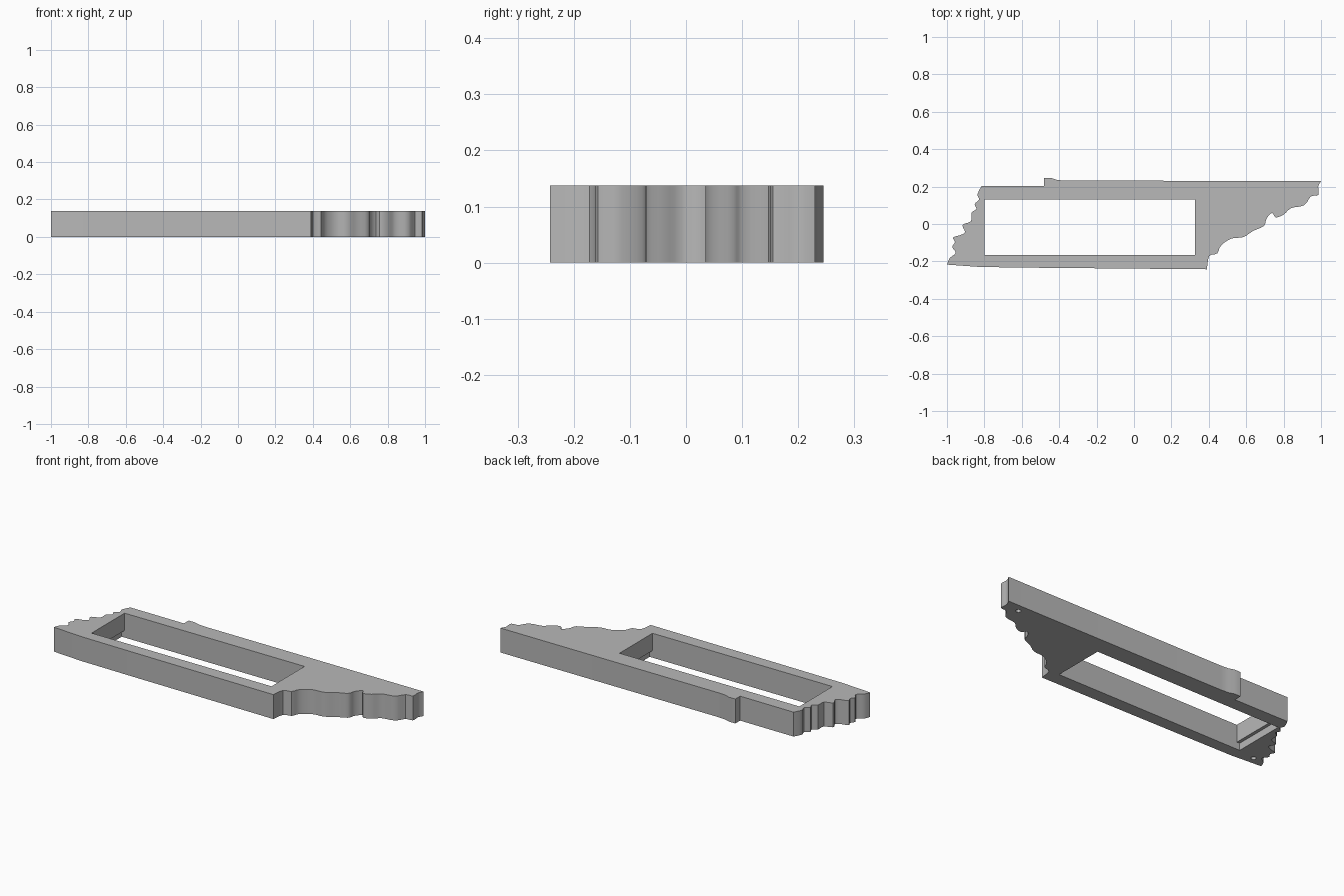
import bpy, bmesh
from mathutils import Vector

if "Cube" in bpy.data.objects:
    bpy.data.objects.remove(bpy.data.objects["Cube"])

HEIGHT = 0.138

grey = bpy.data.materials.new("plain grey")
grey.diffuse_color = (0.48, 0.48, 0.48, 1)
grey.use_nodes = True
grey.node_tree.nodes["Principled BSDF"].inputs["Base Color"].default_value = grey.diffuse_color

# Ragged broken edges, traced in plan
right_edge = [(0.39, -0.242), (0.402, -0.172), (0.445, -0.157), (0.465, -0.115),
              (0.52, -0.078), (0.585, -0.07), (0.635, -0.038), (0.695, -0.01),
              (0.708, 0.028), (0.738, 0.06), (0.757, 0.035), (0.80, 0.05),
              (0.84, 0.085), (0.91, 0.10), (0.945, 0.147), (0.985, 0.155),
              (0.985, 0.20), (1.0, 0.23)]
left_edge = [(-0.815, 0.204), (-0.837, 0.158), (-0.828, 0.13), (-0.852, 0.107),
             (-0.842, 0.08), (-0.868, 0.06), (-0.872, 0.015), (-0.917, -0.005),
             (-0.903, -0.043), (-0.93, -0.06), (-0.968, -0.072), (-0.957, -0.097),
             (-0.972, -0.123), (-0.953, -0.155), (-0.985, -0.182), (-1.0, -0.217)]
# Straight long sides, with the small step at the back
back_side = [(-0.36, 0.232), (-0.41, 0.235), (-0.44, 0.245), (-0.48, 0.245), (-0.48, 0.202)]
front_side = [(-0.82, -0.23), (-0.5, -0.234)]


def soften(points, steps=3):
    """Catmull-Rom curve through the points, keeping both ends."""
    p = [Vector(q) for q in points]
    p = [p[0]] + p + [p[-1]]
    out = []
    for i in range(1, len(p) - 2):
        a, b, c, d = p[i - 1:i + 3]
        for s in range(steps):
            t = s / steps
            out.append(0.5 * (2 * b + (c - a) * t + (2 * a - 5 * b + 4 * c - d) * t ** 2
                              + (3 * b - a - 3 * c + d) * t ** 3))
    return out + [p[-1]]


def to_object(name, bm):
    bmesh.ops.recalc_face_normals(bm, faces=bm.faces)
    mesh = bpy.data.meshes.new(name)
    bm.to_mesh(mesh)
    bm.free()
    mesh.materials.append(grey)
    ob = bpy.data.objects.new(name, mesh)
    bpy.context.collection.objects.link(ob)
    return ob


def box(name, x0, x1, y0, y1, z0, z1):
    bm = bmesh.new()
    bmesh.ops.create_cube(bm, size=1)
    for v in bm.verts:
        v.co = ((x0 + x1) / 2 + v.co.x * (x1 - x0),
                (y0 + y1) / 2 + v.co.y * (y1 - y0),
                (z0 + z1) / 2 + v.co.z * (z1 - z0))
    return to_object(name, bm)


def pin(name, x, y, radius, depth):
    bm = bmesh.new()
    bmesh.ops.create_cone(bm, cap_ends=True, segments=24, radius1=radius,
                          radius2=radius, depth=2 * depth)
    bmesh.ops.translate(bm, verts=bm.verts, vec=(x, y, 0))
    return to_object(name, bm)


# Plate: the plan outline pulled up to full height
outline = soften(right_edge) + back_side + soften(left_edge) + front_side
bm = bmesh.new()
base = bm.faces.new([bm.verts.new((q[0], q[1], 0)) for q in outline])
top = bmesh.ops.extrude_face_region(bm, geom=[base])
bmesh.ops.translate(bm, vec=(0, 0, HEIGHT),
                    verts=[g for g in top["geom"] if isinstance(g, bmesh.types.BMVert)])
plate = to_object("frame_plate", bm)

# Window opening, end rebates underneath, and blind screw holes
cutters = [box("window_cutter", -0.80, 0.325, -0.165, 0.13, -0.1, 0.3),
           box("rebate_cutter", -0.818, 0.343, -0.165, 0.13, -0.1, 0.04),
           pin("right_screw_cutter", 0.90, 0.186, 0.013, 0.08),
           pin("left_screw_cutter", -0.92, -0.18, 0.013, 0.08)]
bpy.context.view_layer.objects.active = plate
plate.select_set(True)
for cutter in cutters:
    cutter.hide_render = True
    mod = plate.modifiers.new("cut", 'BOOLEAN')
    mod.operation = 'DIFFERENCE'
    mod.solver = 'EXACT'
    mod.object = cutter
    bpy.ops.object.modifier_apply(modifier=mod.name)
    bpy.data.objects.remove(cutter)

bpy.ops.object.shade_smooth_by_angle(angle=0.6)
